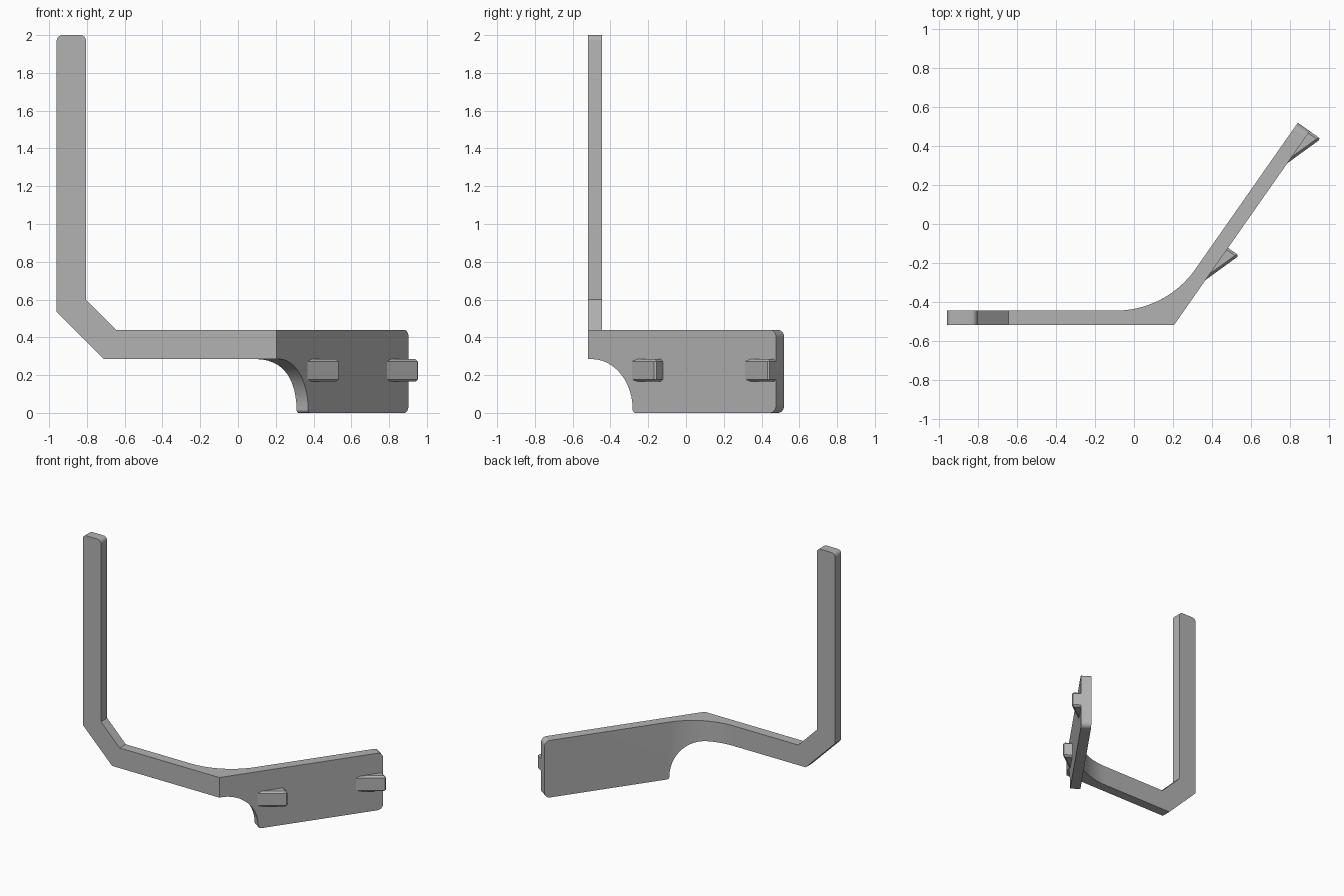
import bpy, bmesh, math
from mathutils import Matrix, Vector

if "Cube" in bpy.data.objects:
    bpy.data.objects.remove(bpy.data.objects["Cube"], do_unlink=True)

grey = bpy.data.materials.new("plain grey")
grey.use_nodes = True
COLOUR = (0.45, 0.45, 0.45, 1)
grey.diffuse_color = COLOUR
grey.node_tree.nodes["Principled BSDF"].inputs["Base Color"].default_value = COLOUR

THICK = 0.075
LENGTH = 1.217
ANGLE = math.radians(55)
CORNER = Vector((0.205, -0.52, 0))
ALONG = Vector((math.cos(ANGLE), math.sin(ANGLE), 0))
UP = Vector((0, 0, 1))
OUT = ALONG.cross(UP)


def frame(u, v, origin=(0, 0, 0)):
    u, v = Vector(u), Vector(v)
    rot = Matrix((u, v, u.cross(v))).transposed().to_4x4()
    return Matrix.Translation(origin) @ rot


PLAN = frame((1, 0, 0), (0, 1, 0))
FRONT = frame((1, 0, 0), UP)
PLATE = frame(ALONG, UP, CORNER)
CLIP = frame(ALONG, OUT, CORNER)


def rounded(corners, steps=12):
    """Outline from (x, y, radius) corners, each filleted by its radius."""
    pts = []
    for i, (x, y, r) in enumerate(corners):
        p = Vector((x, y))
        a = (Vector(corners[i - 1][:2]) - p).normalized()
        b = (Vector(corners[(i + 1) % len(corners)][:2]) - p).normalized()
        if r == 0:
            pts.append(p)
            continue
        half = a.angle(b) / 2
        centre = p + (a + b).normalized() * r / math.sin(half)
        start = p + a * r / math.tan(half) - centre
        end = p + b * r / math.tan(half) - centre
        sweep = start.angle(end)
        for k in range(steps + 1):
            t = k / steps
            pts.append(centre + (start * math.sin((1 - t) * sweep)
                                 + end * math.sin(t * sweep)) / math.sin(sweep))
    return pts


def prism(name, outline, w0, w1, matrix):
    bm = bmesh.new()
    face = bm.faces.new([bm.verts.new((p[0], p[1], w0)) for p in outline])
    new = bmesh.ops.extrude_face_region(bm, geom=[face])["geom"]
    bmesh.ops.translate(bm, vec=(0, 0, w1 - w0),
                        verts=[g for g in new if isinstance(g, bmesh.types.BMVert)])
    bm.transform(matrix)
    bmesh.ops.recalc_face_normals(bm, faces=bm.faces)
    mesh = bpy.data.meshes.new(name)
    bm.to_mesh(mesh)
    bm.free()
    mesh.materials.append(grey)
    obj = bpy.data.objects.new(name, mesh)
    bpy.context.collection.objects.link(obj)
    return obj


def combine(obj, tool, operation):
    """Apply a boolean and discard the tool."""
    mod = obj.modifiers.new("combine", "BOOLEAN")
    mod.object, mod.operation, mod.solver = tool, operation, "EXACT"
    bpy.context.view_layer.objects.active = obj
    bpy.ops.object.modifier_apply(modifier=mod.name)
    bpy.data.objects.remove(tool, do_unlink=True)


def smooth(obj):
    bpy.ops.object.select_all(action="DESELECT")
    obj.select_set(True)
    bpy.context.view_layer.objects.active = obj
    bpy.ops.object.shade_smooth_by_angle(angle=math.radians(25))


# Plan of the bent bar with a large fillet inside the bend
y0, y1 = CORNER.y, CORNER.y + THICK
tip = CORNER + ALONG * 1.4
back = tip - OUT * THICK
inner_x = CORNER.x - THICK * math.tan(ANGLE / 2)
plan = [(-0.3, y0, 0), (CORNER.x, y0, 0), (tip.x, tip.y, 0),
        (back.x, back.y, 0), (inner_x, y1, 0.5), (-0.3, y1, 0)]
bracket = prism("bracket", rounded(plan, 24), -0.1, 0.6, PLAN)

# Side outline of the plate: narrow neck, curved cut-out, rounded corners
side = [(-0.8, 0.285, 0), (0.29, 0.285, 0.265), (0.29, 0, 0.018),
        (LENGTH, 0, 0.04), (LENGTH, 0.44, 0.04), (-0.8, 0.44, 0)]
combine(bracket, prism("side_shape", rounded(side), -1, 1, PLATE), "INTERSECT")

# Bolt hole
hole = [(0.75 + 0.043 * math.cos(a), 0.225 + 0.043 * math.sin(a))
        for a in (math.tau * k / 32 for k in range(32))]
combine(bracket, prism("hole_cutter", hole, -0.3, 0.3, PLATE), "DIFFERENCE")

# Upright arm with an angled elbow
arm = [(-0.3, 0.285, 0), (-0.71, 0.285, 0), (-0.96, 0.535, 0), (-0.96, 2, 0.03),
       (-0.805, 2, 0.03), (-0.805, 0.6, 0), (-0.645, 0.44, 0), (-0.3, 0.44, 0)]
combine(bracket, prism("upright_arm", rounded(arm, 6), -y1, -y0, FRONT), "UNION")
smooth(bracket)

# Two ramped clips on the outer face
for name, end in (("inner_clip", 0.485), ("outer_clip", LENGTH)):
    ramp = [(end - 0.215, -0.005), (end - 0.01, 0.066),
            (end, 0.06), (end, -0.005)]
    clip = prism(name, ramp, -0.285, -0.165, CLIP)
    bm = bmesh.new()
    bm.from_mesh(clip.data)
    height = lambda v: (v.co - CORNER).dot(OUT)
    edges = [e for e in bm.edges if max(height(v) for v in e.verts) > 0.01
             and abs((e.verts[0].co - e.verts[1].co).z) < 0.01]
    bmesh.ops.bevel(bm, geom=edges, offset=0.013, segments=1, affect="EDGES")
    bm.to_mesh(clip.data)
    bm.free()
